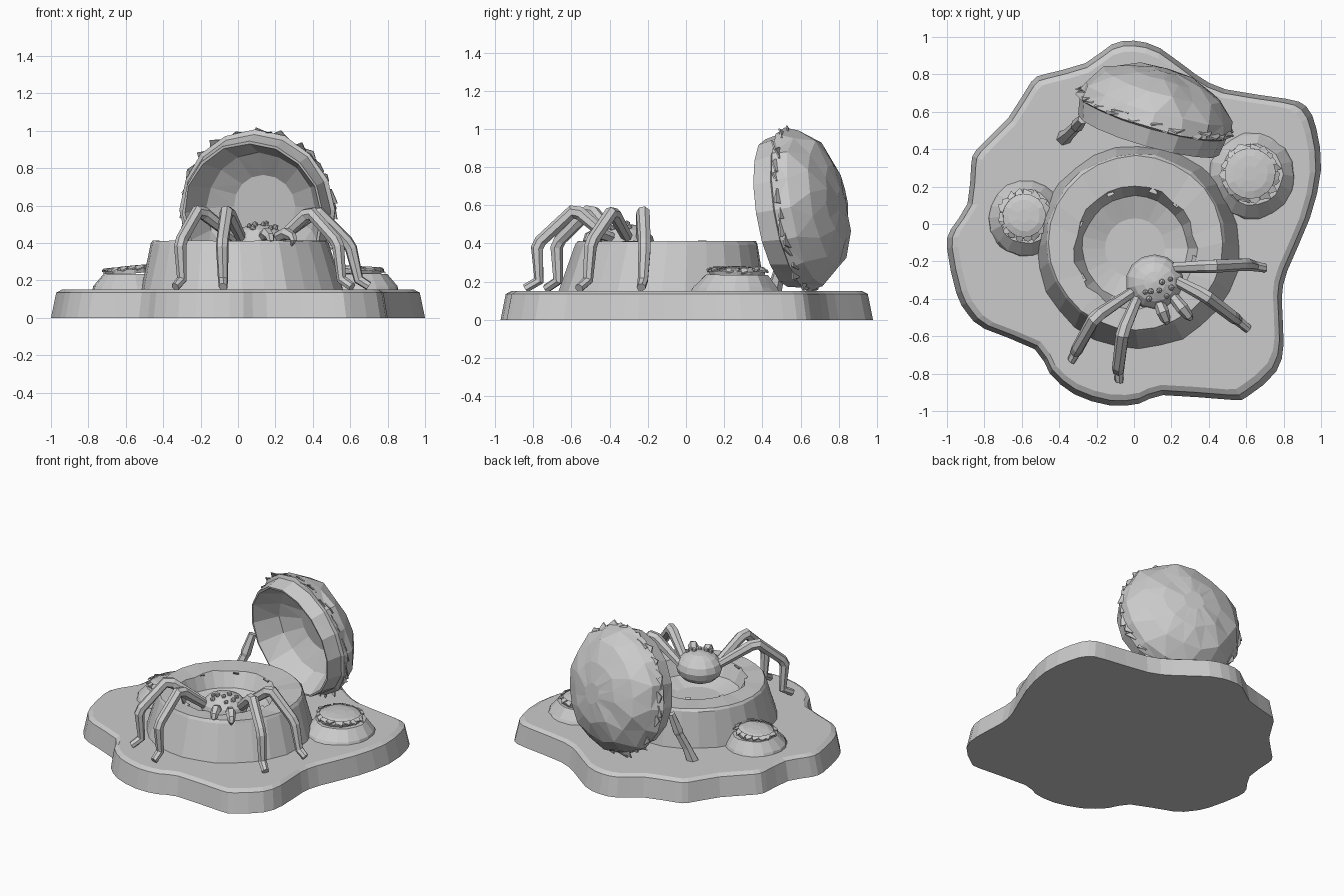
import bpy, bmesh, math, random
from mathutils import Vector, Matrix

if "Cube" in bpy.data.objects:
    bpy.data.objects.remove(bpy.data.objects["Cube"])

random.seed(4)
grey = bpy.data.materials.new("plain grey")
grey.diffuse_color = (0.6, 0.6, 0.6, 1)
grey.use_nodes = True
grey.node_tree.nodes["Principled BSDF"].inputs["Base Color"].default_value = grey.diffuse_color


def finish(bm, name):
    bmesh.ops.recalc_face_normals(bm, faces=bm.faces)
    me = bpy.data.meshes.new(name)
    bm.to_mesh(me)
    bm.free()
    me.materials.append(grey)
    ob = bpy.data.objects.new(name, me)
    bpy.context.collection.objects.link(ob)
    return ob


def loft(name, rings, matrix=None, tris=False):
    """Join equal-length point rings with quads and cap both ends."""
    bm = bmesh.new()
    vs = [[bm.verts.new(p) for p in ring] for ring in rings]
    n = len(rings[0])
    for a, b in zip(vs, vs[1:]):
        for i in range(n):
            j = (i + 1) % n
            bm.faces.new((a[i], a[j], b[j], b[i]))
    bm.faces.new(vs[0])
    bm.faces.new(vs[-1])
    if tris:
        bmesh.ops.triangulate(bm, faces=[f for f in bm.faces if len(f.verts) == 4])
    if matrix:
        bm.transform(matrix)
    return finish(bm, name)


def ring(cx, cy, r, z, n, jit=0.0, turn=0.0):
    pts = []
    for i in range(n):
        a = 2 * math.pi * (i + turn) / n
        rr = r + random.uniform(-jit, jit)
        pts.append((cx + rr * math.cos(a), cy + rr * math.sin(a),
                    z + random.uniform(-jit, jit) * 0.5))
    return pts


def scraps(name, r, h, size, n, matrix):
    """Ragged fringe of small pointed leaf scraps around a circle."""
    bm = bmesh.new()
    for i in range(n):
        a = 2 * math.pi * (i + random.uniform(-.3, .3)) / n
        w = size * random.uniform(0.6, 1.1) / r
        tip = a + random.uniform(-1, 1) * w
        ro = r + size * random.uniform(0.2, 0.75)
        hi = h + random.uniform(-.2, .4) * size
        loc = [(r - size * .6, a - w, h + size * .5), (r, a - w * .8, hi),
               (ro, tip, hi - size * .1), (r, a + w * .8, hi + size * .2),
               (r - size * .6, a + w, h + size * .6)]
        top = [bm.verts.new((q * math.cos(t), q * math.sin(t), z + .008)) for q, t, z in loc]
        bot = [bm.verts.new((q * math.cos(t), q * math.sin(t), z)) for q, t, z in loc]
        bm.faces.new(top)
        bm.faces.new(bot[::-1])
        for k in range(5):
            m = (k + 1) % 5
            bm.faces.new((top[k], bot[k], bot[m], top[m]))
    bm.transform(matrix)
    return finish(bm, name)


def limb(name, pts, radii, n=7):
    """Tapered tube along a bent path lying in a vertical plane."""
    pts = [Vector(p) for p in pts]
    side = (pts[-1] - pts[0]).cross(Vector((0, 0, 1))).normalized()
    rings = []
    for i, p in enumerate(pts):
        d1 = (pts[i] - pts[i - 1]).normalized() if i else Vector()
        d2 = (pts[i + 1] - pts[i]).normalized() if i < len(pts) - 1 else Vector()
        up = (d1 + d2).normalized().cross(side).normalized()
        rings.append([p + radii[i] * (side * math.cos(2 * math.pi * k / n)
                                      + up * math.sin(2 * math.pi * k / n)) for k in range(n)])
    return loft(name, rings)


# Wavy ground slab with a chamfered upper edge, outline smoothed once
ctrl = [(0, .98), (-.12, .96), (-.26, .86), (-.48, .80), (-.55, .76), (-.67, .57),
        (-.84, .40), (-.87, .32), (-.89, .11), (-.98, -.03), (-1, -.13), (-.95, -.37),
        (-.89, -.48), (-.80, -.56), (-.53, -.67), (-.45, -.80), (-.32, -.91), (-.13, -.97),
        (.03, -.96), (.155, -.915), (.52, -.94), (.61, -.92), (.76, -.79), (.80, -.64),
        (.79, -.40), (.82, -.25), (.94, .03), (1, .29), (.975, .51), (.92, .63),
        (.81, .67), (.49, .72), (.33, .80), (.14, .94)]
outline = []
for i, p in enumerate(ctrl):
    a, c, d = ctrl[i - 1], ctrl[(i + 1) % len(ctrl)], ctrl[(i + 2) % len(ctrl)]
    outline += [p, tuple((9 * (p[k] + c[k]) - a[k] - d[k]) / 16 for k in (0, 1))]
loft("ground_slab", [[(x * s, y * s, z) for x, y in outline]
                     for s, z in ((1, 0), (.972, .135), (.94, .152))])

# Burrow mound with its sunken hollow
N = 28
loft("burrow_mound", [ring(.025, -.125, .545, .14, N, .008), ring(.01, -.1, .478, .395, N, .006),
                      ring(.01, -.1, .465, .412, N, .003), ring(.005, -.13, .325, .41, N, .012),
                      ring(.005, -.13, .28, .31, N, .006), ring(.005, -.13, .16, .27, N)])
scraps("hollow_edge_scraps", .325, .388, .025, 9, Matrix.Translation((.005, -.13, 0)))

# Open trapdoor: plug collar, hollow bowl and domed back
axis = Vector((.27, .95, .155)).normalized()
door = Matrix.Translation((.105, .57, .575)) @ axis.to_track_quat('Z', 'Y').to_matrix().to_4x4()
profile = [(.17, .14, 0), (.30, .06, .006), (.378, -.10, .003), (.39, -.10, .003),
           (.408, .0, .004), (.432, .01, .008), (.41, .09, .014), (.33, .18, .016),
           (.20, .238, .012), (.07, .262, .008)]
loft("trapdoor", [ring(0, 0, r, h, 16, j, .5 * (k % 2) if k > 5 else 0)
                  for k, (r, h, j) in enumerate(profile)], door, True)
scraps("trapdoor_scraps", .422, .015, .05, 32, door)

# Prop twig beside the trapdoor
limb("prop_twig", [(-.375, .46, .14), (-.345, .485, .24), (-.31, .52, .34), (-.305, .525, .36),
                   (-.275, .56, .49)], [.042, .032, .03, .036, .026], 6)

# Two small closed burrows
for tag, cx, cy, r, rt, tilt in (("left", -.575, .03, .21, .14, -.1),
                                 ("right", .63, .255, .235, .16, .04)):
    loft(tag + "_small_mound", [ring(cx, cy, r, .14, 18, .008), ring(cx, cy, r * .93, .17, 18, .006),
                                ring(cx, cy + .01, rt * 1.03, .235, 18, .004)])
    m = Matrix.Translation((cx - .01, cy + .015, .248)) @ Matrix.Rotation(tilt, 4, 'Y')
    loft(tag + "_small_lid", [ring(0, 0, rt * .9, -.012, 14, .004), ring(0, 0, rt * .95, .01, 14, .008),
                              ring(0, 0, rt * .6, .026, 14, .003), ring(0, 0, rt * .25, .03, 14)], m)
    scraps(tag + "_small_lid_scraps", rt * .95, .004, .03, 18, m)

# Spider head and body
C, S = Vector((.11, -.31, .395)), Vector((.155, .147, .108))
bm = bmesh.new()
bmesh.ops.create_uvsphere(bm, u_segments=14, v_segments=8, radius=1)
bm.transform(Matrix.Translation(C) @ Matrix.Diagonal((*S, 1)))
finish(bm, "spider_body")

# Eye cluster, seated on the body
bm = bmesh.new()
for x, y, r in ((.09, -.36, .018), (.06, -.365, .015), (.08, -.40, .018), (.15, -.31, .018),
                (.195, -.295, .015), (.20, -.34, .018), (.175, -.385, .016), (.135, -.355, .016)):
    z = C.z + S.z * math.sqrt(max(0, 1 - ((x - C.x) / S.x) ** 2 - ((y - C.y) / S.y) ** 2))
    bmesh.ops.create_icosphere(bm, subdivisions=1, radius=r,
                               matrix=Matrix.Translation((x, y, z + .004)))
finish(bm, "spider_eyes")

# Curled fangs
for tag, x, y, dx, dy in (("left", .13, -.41, .04, -.10), ("right", .21, -.39, .08, -.10)):
    limb(tag + "_fang", [(x, y, .43), (x + dx * .6, y + dy * .6, .452),
                         (x + dx, y + dy, .435), (x + dx * 1.1, y + dy * 1.1, .415),
                         (x + dx * .95, y + dy * .95, .385)],
         [.028, .034, .026, .02, .005], 6)

# Four bent legs: root, knee, shin bend, ankle, toe
legs = {
    "left_rear_leg": ((.02, -.345, .40), (-.21, -.50, .58), (-.31, -.68, .40),
                      (-.30, -.67, .205), (-.335, -.73, .165)),
    "left_front_leg": ((.03, -.37, .40), (-.06, -.58, .58), (-.085, -.78, .395),
                       (-.08, -.77, .205), (-.08, -.84, .165)),
    "right_front_leg": ((.20, -.29, .40), (.385, -.385, .57), (.535, -.50, .40),
                        (.555, -.515, .205), (.61, -.56, .165)),
    "right_rear_leg": ((.19, -.235, .40), (.42, -.225, .575), (.60, -.215, .39),
                       (.645, -.225, .205), (.70, -.235, .17))}
for name, pts in legs.items():
    r, k, b, a, t = (Vector(p) for p in pts)
    limb(name, [r, r.lerp(k, .88), k.lerp(b, .08), k.lerp(b, .9), b.lerp(a, .1), a, t],
         [.028, .037, .037, .034, .034, .028, .024])
